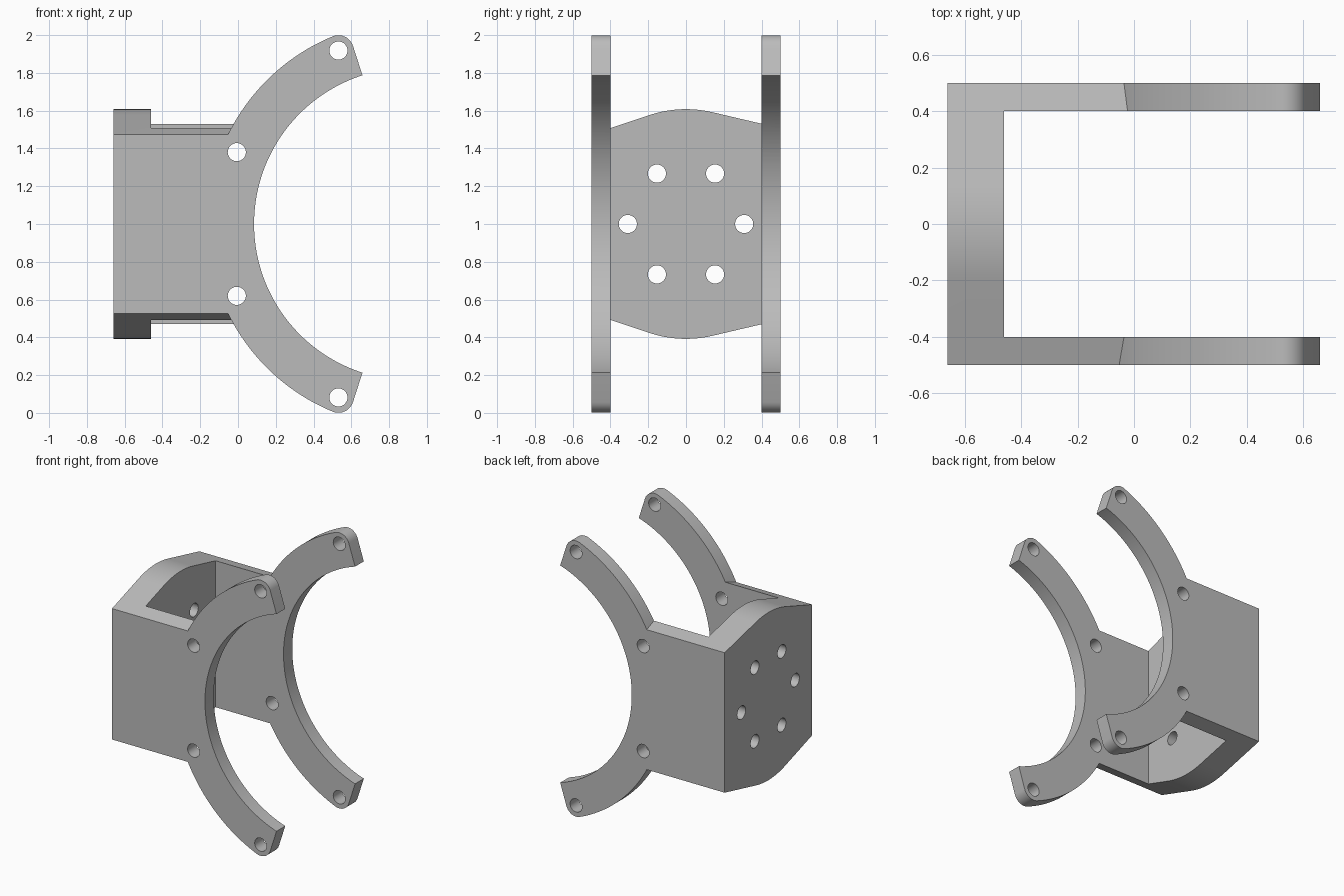
import bpy, bmesh
from math import sin, cos, tan, radians, degrees, asin
from mathutils import Vector

if "Cube" in bpy.data.objects:
    bpy.data.objects.remove(bpy.data.objects["Cube"], do_unlink=True)

CENTRE = Vector((0.912, 0, 1.0))           # axis of the curved arms
INNER, OUTER, BOLT = 0.827, 1.075, 0.994   # inner edge, outer edge, bolt circle
HOLE = 0.048
BACK, PLATE = -0.66, 0.2                   # rear face and rear plate thickness

grey = bpy.data.materials.new("grey_plastic")
grey.use_nodes = True
grey.diffuse_color = (0.5, 0.5, 0.5, 1)
grey.node_tree.nodes["Principled BSDF"].inputs["Base Color"].default_value = (0.5, 0.5, 0.5, 1)


def prism(name, points, sweep):
    """Close an outline of 3D points and sweep it into a solid."""
    bm = bmesh.new()
    face = bm.faces.new([bm.verts.new(p) for p in points])
    new = bmesh.ops.extrude_face_region(bm, geom=[face])["geom"]
    bmesh.ops.translate(bm, vec=sweep, verts=[g for g in new if isinstance(g, bmesh.types.BMVert)])
    bmesh.ops.recalc_face_normals(bm, faces=bm.faces)
    mesh = bpy.data.meshes.new(name)
    bm.to_mesh(mesh)
    bm.free()
    obj = bpy.data.objects.new(name, mesh)
    bpy.context.collection.objects.link(obj)
    mesh.materials.append(grey)
    return obj


def box(name, x0, x1, y, z0, z1):
    return prism(name, [(x0, -y, z0), (x1, -y, z0), (x1, -y, z1), (x0, -y, z1)], (0, 2 * y, 0))


def polar(radius, angle, y, centre=CENTRE):
    a = radians(angle)
    return Vector((centre.x + radius * cos(a), y, centre.z + radius * sin(a)))


def arc(radius, start, end, n, y, centre=CENTRE):
    return [polar(radius, start + (end - start) * i / n, y, centre) for i in range(n + 1)]


def combine(target, tool, operation):
    """Apply one boolean and remove its helper."""
    tool.hide_render = True
    mod = target.modifiers.new("shape", 'BOOLEAN')
    mod.operation, mod.object, mod.solver = operation, tool, 'EXACT'
    bpy.context.view_layer.update()
    done = bpy.data.meshes.new_from_object(target.evaluated_get(bpy.context.evaluated_depsgraph_get()))
    target.modifiers.clear()
    target.data = done
    bpy.data.objects.remove(tool, do_unlink=True)


# Main body: crowned section swept forward from the rear face
TOP, CROWN = 0.608, 0.61
LEFT, RIGHT = radians(18.4), radians(13.2)


def crown(angle):
    return CROWN * sin(angle), TOP - CROWN * (1 - cos(angle))


upper = [crown(-LEFT + (LEFT + RIGHT) * i / 16) for i in range(17)]
(ya, za), (yb, zb) = upper[0], upper[-1]
upper = [(-0.6, za - (ya + 0.6) * tan(LEFT))] + upper + [(0.6, zb - (0.6 - yb) * tan(RIGHT))]
section = [(BACK, y, 1 + z) for y, z in upper] + [(BACK, y, 1 - z) for y, z in reversed(upper)]
bracket = prism("forked_bracket", section, (0.81, 0, 0))

# Curved arms with rounded outer tips
TIP = 112.5
end = TIP - degrees(asin(0.081 / BOLT))
tip_top, tip_low = polar(BOLT, TIP, -0.6), polar(BOLT, -TIP, -0.6)
outline = arc(INNER, end, 360 - end, 80, -0.6)
outline += arc(0.081, end - 90 - 360 + 360 - 2 * end + 180, -TIP, 10, -0.6, tip_low)
outline += arc(OUTER, 360 - TIP, TIP, 80, -0.6)[1:]
outline += arc(0.081, TIP, end - 90, 10, -0.6, tip_top)[1:]
combine(bracket, prism("arm_shape", outline, (0, 1.2, 0)), 'UNION')

# Trim the width, clear the inner curve and open the middle
combine(bracket, box("width_trim", -1, 1, 0.5, -0.5, 2.5), 'INTERSECT')
combine(bracket, prism("curve_cutter", arc(INNER, end, 360 - end, 80, -0.7), (0, 1.4, 0)), 'DIFFERENCE')
combine(bracket, box("slot_cutter", BACK + PLATE, 1, 0.4, -0.5, 2.5), 'DIFFERENCE')

# Four bolt holes through both arms
for angle in (TIP, TIP + 45, -TIP, -TIP - 45):
    spot = polar(BOLT, angle, -0.7)
    ring = arc(HOLE, 0, 360, 32, -0.7, spot)[:-1]
    combine(bracket, prism("arm_hole", ring, (0, 1.4, 0)), 'DIFFERENCE')

# Six bolt holes through the rear plate
for i in range(6):
    a = radians(60 * i)
    ring = [(BACK - 0.1, 0.308 * cos(a) + HOLE * cos(radians(t)), 1 + 0.308 * sin(a) + HOLE * sin(radians(t)))
            for t in [360 * k / 32 for k in range(32)]]
    combine(bracket, prism("plate_hole", ring, (0.4, 0, 0)), 'DIFFERENCE')

# Smooth curves, sharp edges
bpy.ops.object.select_all(action='DESELECT')
bracket.select_set(True)
bpy.context.view_layer.objects.active = bracket
bpy.ops.object.shade_smooth_by_angle(angle=radians(25))
